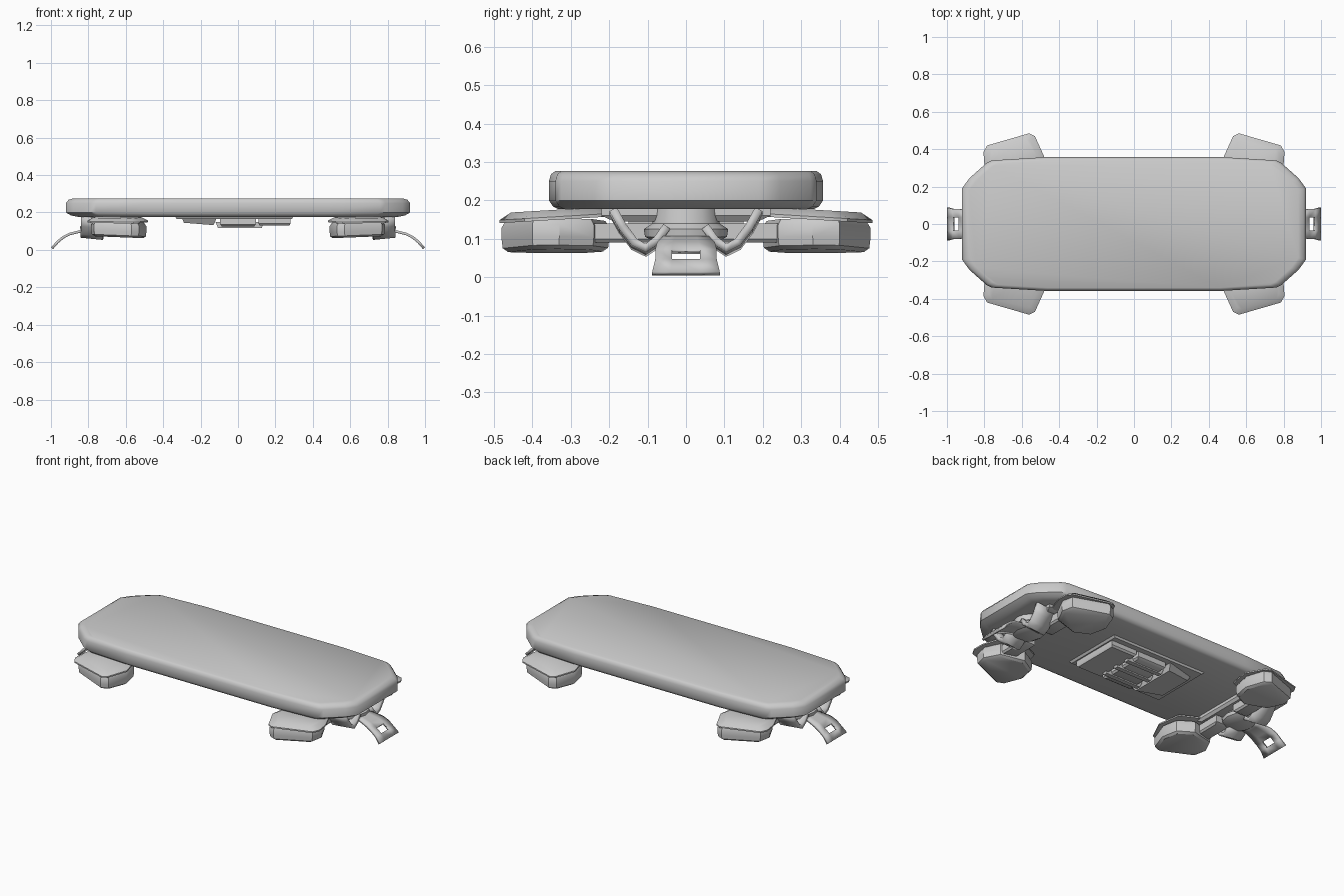
import bpy, bmesh, math
from mathutils import Vector

if "Cube" in bpy.data.objects:
    bpy.data.objects.remove(bpy.data.objects["Cube"])

grey = bpy.data.materials.new("plain_grey")
grey.use_nodes = True
grey.diffuse_color = (0.6, 0.6, 0.6, 1)
grey.node_tree.nodes["Principled BSDF"].inputs["Base Color"].default_value = (0.6, 0.6, 0.6, 1)


def finish(name, bm, angle=35, thick=0):
    """Turn a bmesh into a shaded object, optionally thickened."""
    bmesh.ops.recalc_face_normals(bm, faces=bm.faces)
    me = bpy.data.meshes.new(name)
    bm.to_mesh(me)
    bm.free()
    ob = bpy.data.objects.new(name, me)
    bpy.context.collection.objects.link(ob)
    me.materials.append(grey)
    if thick:
        mod = ob.modifiers.new("thickness", "SOLIDIFY")
        mod.thickness = thick
        mod.offset = 0
    bpy.ops.object.select_all(action="DESELECT")
    ob.select_set(True)
    bpy.context.view_layer.objects.active = ob
    bpy.ops.object.shade_smooth_by_angle(angle=math.radians(angle))
    return ob


def stack(name, outline, levels, sx=1, sy=1, tilt=None, angle=35):
    """Loft an outline through (z, scale) levels; tilt adds height per point."""
    bm = bmesh.new()
    n = len(outline)
    mid = sum((Vector(p) for p in outline), Vector((0, 0))) / n
    rings = []
    for z, s in levels:
        ring = []
        for p in outline:
            q = mid + (Vector(p) - mid) * s
            dz = tilt(q) if tilt else 0
            ring.append(bm.verts.new((q.x * sx, q.y * sy, z + dz)))
        rings.append(ring)
    for a, b in zip(rings, rings[1:]):
        for i in range(n):
            j = (i + 1) % n
            bm.faces.new((a[i], a[j], b[j], b[i]))
    bm.faces.new(rings[0])
    bm.faces.new(rings[-1])
    return finish(name, bm, angle)


def sheet(name, rows, thick, hole=()):
    """Thickened sheet through rows of points, leaving out the hole cells."""
    bm = bmesh.new()
    grid = [[bm.verts.new(p) for p in row] for row in rows]
    for i in range(len(grid) - 1):
        for j in range(len(grid[0]) - 1):
            if (i, j) not in hole:
                bm.faces.new((grid[i][j], grid[i + 1][j],
                              grid[i + 1][j + 1], grid[i][j + 1]))
    return finish(name, bm, 50, thick)


def box(x0, x1, y0, y1):
    return [(x0, y0), (x1, y0), (x1, y1), (x0, y1)]


# Deck: long board with clipped corners and rounded rim
quarter = [(0.92, 0.19), (0.88, 0.245), (0.79, 0.325), (0.76, 0.34), (0.48, 0.357)]
half = quarter + [(-x, y) for x, y in reversed(quarter)]
deck = half + [(-x, -y) for x, y in half]
stack("deck", deck, [(0.177, 0.93), (0.184, 0.97), (0.2, 1), (0.25, 1),
                     (0.268, 0.985), (0.276, 0.955)], angle=50)

# Underside housing: base plate, tapered cover and modules
stack("belly_plate", box(-0.34, 0.3, -0.19, 0.19), [(0.166, 0.96), (0.18, 1)])
stack("belly_cover", [(-0.3, -0.12), (-0.12, -0.16), (-0.12, 0.16), (-0.3, 0.12)],
      [(0.138, 0.88), (0.18, 1.08)], tilt=lambda p: -0.08 * (p.x + 0.2))
stack("belly_core", box(-0.095, 0.095, -0.15, 0.15),
      [(0.125, 0.9), (0.135, 1), (0.18, 1)])
stack("belly_end", box(0.11, 0.28, -0.15, 0.15),
      [(0.13, 0.94), (0.14, 1), (0.18, 1)])
for k, y in enumerate((-0.09, 0, 0.09)):
    stack("belly_rib_%d" % k, box(-0.12, 0.14, y - 0.015, y + 0.015),
          [(0.118, 0.9), (0.15, 1)])

pod = [(0.77, 0.40), (0.57, 0.48), (0.53, 0.46), (0.49, 0.35),
       (0.51, 0.25), (0.6, 0.2), (0.74, 0.24), (0.785, 0.33)]
fin = [(0.805, 0.385), (0.785, 0.42), (0.56, 0.485), (0.53, 0.47), (0.48, 0.36),
       (0.51, 0.23), (0.64, 0.17), (0.76, 0.22), (0.8, 0.32)]

for sx, end in ((1, "left"), (-1, "right")):
    # Hub and crossbar under each end
    disc = [(0.75 + 0.095 * math.cos(a * math.pi / 6),
             0.11 * math.sin(a * math.pi / 6)) for a in range(12)]
    stack(end + "_hub", disc, [(0.09, 0.7), (0.105, 0.97), (0.125, 1), (0.14, 0.8),
                               (0.18, 0.75)], sx)
    stack(end + "_crossbar", box(0.62, 0.78, -0.22, 0.22),
          [(0.145, 0.85), (0.16, 1), (0.182, 1)], sx)

    # Curved end flap with a slot
    path = [(0.76, 0.105, 0.05), (0.84, 0.1, 0.06), (0.9, 0.085, 0.075),
            (0.935, 0.067, 0.08), (0.965, 0.042, 0.08), (0.994, 0.009, 0.088)]
    sheet(end + "_flap", [[(x * sx, w * t, z) for t in (-1, -0.45, 0.45, 1)]
                          for x, z, w in path], 0.014, hole={(3, 1)})

    for sy, side in ((-1, "front"), (1, "back")):
        tag = side + "_" + end
        # Chunky corner pod with a sloping fin over it
        stack(tag + "_pod", pod, [(0.068, 0.88), (0.078, 0.98), (0.1, 1),
                                  (0.132, 1), (0.148, 0.93)], sx, sy,
              tilt=lambda p: 0.04 * (p.x - 0.64))
        stack(tag + "_fin", fin, [(0.15, 1), (0.158, 1), (0.176, 0.8)], sx, sy,
              tilt=lambda p: -0.06 * (p.y - 0.33))
        # Bent strut linking hub and pod
        bend = [(0.19, 0.165), (0.165, 0.12), (0.135, 0.08),
                (0.105, 0.064), (0.075, 0.085), (0.05, 0.12)]
        sheet(tag + "_strut", [[((0.72 + dx) * sx, y * sy, z + dx * 0.1)
                                for dx in (0, 0.06, 0.12)] for y, z in bend], 0.022)
        # Short arm into the pod
        stack(tag + "_arm", box(0.64, 0.73, 0.07, 0.27),
              [(0.09, 0.8), (0.1, 1), (0.14, 1)], sx, sy)
